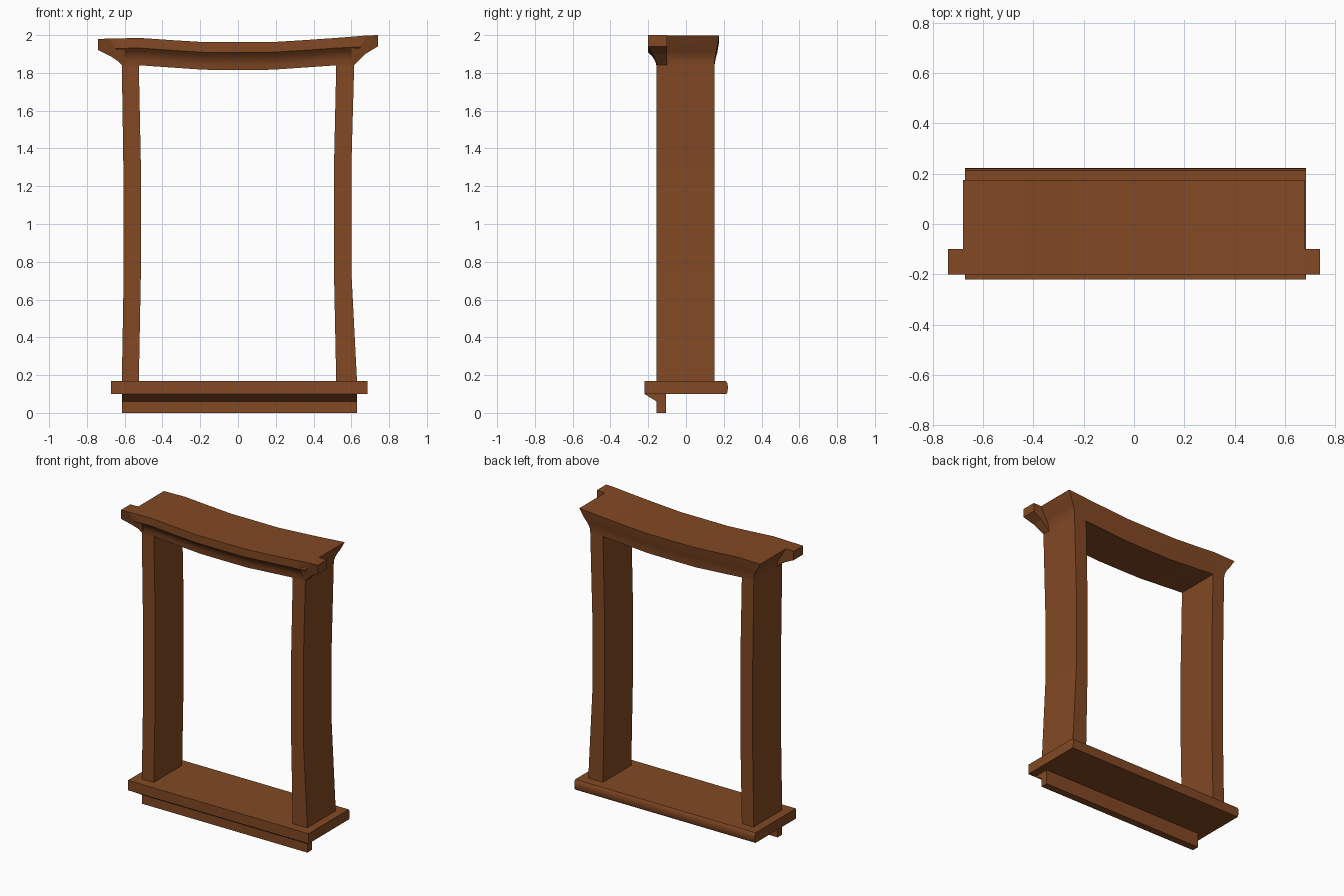
import bpy, bmesh, math

if "Cube" in bpy.data.objects:
    bpy.data.objects.remove(bpy.data.objects["Cube"])

wood = bpy.data.materials.new("brown wood")
wood.diffuse_color = (0.225, 0.066, 0.0175, 1)
wood.use_nodes = True
wood.node_tree.nodes["Principled BSDF"].inputs["Base Color"].default_value = wood.diffuse_color


def finish(name, bm, smooth=False):
    bmesh.ops.recalc_face_normals(bm, faces=bm.faces)
    me = bpy.data.meshes.new(name)
    bm.to_mesh(me)
    bm.free()
    me.materials.append(wood)
    ob = bpy.data.objects.new(name, me)
    bpy.context.collection.objects.link(ob)
    if smooth:
        bpy.ops.object.select_all(action='DESELECT')
        ob.select_set(True)
        bpy.context.view_layer.objects.active = ob
        bpy.ops.object.shade_smooth_by_angle(angle=math.radians(35))
    return ob


def prism(name, a, b, smooth=False):
    """Solid between two matching outlines."""
    bm = bmesh.new()
    va = [bm.verts.new(p) for p in a]
    vb = [bm.verts.new(p) for p in b]
    n = len(a)
    for i in range(n):
        j = (i + 1) % n
        bm.faces.new((va[i], va[j], vb[j], vb[i]))
    bm.faces.new(va)
    bm.faces.new(vb)
    return finish(name, bm, smooth)


def interp(pts, x):
    if x <= pts[0][0]:
        return pts[0][1]
    for (x0, v0), (x1, v1) in zip(pts, pts[1:]):
        if x <= x1:
            return v0 + (v1 - v0) * (x - x0) / (x1 - x0)
    return pts[-1][1]


# Sill with softly rounded back edge
sill = [(-.22, .10), (.214, .10), (.22, .112), (.222, .135), (.22, .155), (.212, .168), (-.22, .168)]
prism("sill", [(-.673, y, z) for y, z in sill], [(.685, y, z) for y, z in sill], True)

# Apron below the sill
apron = [(-.155, 0), (-.105, 0), (-.105, .10), (-.22, .10), (-.155, .06)]
prism("apron", [(-.615, y, z) for y, z in apron], [(.63, y, z) for y, z in apron])

# Slightly bowed posts
left = [(-.615, .168), (-.605, .75), (-.607, 1.3), (-.615, 1.84),
        (-.525, 1.84), (-.514, 1.3), (-.514, .75), (-.525, .168)]
right = [(.63, .168), (.60, .75), (.60, 1.3), (.615, 1.84),
         (.52, 1.84), (.508, 1.3), (.508, .75), (.52, .168)]
for name, prof in (("left_post", left), ("right_post", right)):
    prism(name, [(x, -.155, z) for x, z in prof], [(x, .15, z) for x, z in prof])

# Sagging header: rings that flare outward on the front, back and ends
TOP = [(-.74, 1.98), (-.52, 1.985), (-.2, 1.963), (.2, 1.963), (.52, 1.985), (.68, 1.998), (.74, 2.0)]
BOT = [(-.52, 1.84), (-.17, 1.816), (.17, 1.816), (.52, 1.84)]
# height fraction, half width, front y, back y
LEVELS = [(0, .615, -.155, .15), (.2, .617, -.158, .152), (.36, .625, -.166, .156),
          (.5, .636, -.18, .161), (.63, .65, -.2, .166), (1, .68, -.2, .175)]
STEPS = [-.52, -.35, -.18, 0, .18, .35, .52]
bm = bmesh.new()
rings = []
for t, w, yf, yb in LEVELS:
    xs = [-w] + STEPS + [w]
    pts = [(x, yf) for x in xs] + [(x, yb) for x in reversed(xs)]
    rings.append([bm.verts.new((x, y, interp(BOT, x) * (1 - t) + interp(TOP, x) * t)) for x, y in pts])
n = len(rings[0])
for lo, hi in zip(rings, rings[1:]):
    for i in range(n):
        j = (i + 1) % n
        bm.faces.new((lo[i], lo[j], hi[j], hi[i]))
for r in (rings[0], rings[-1]):
    for i in range(n // 2 - 1):
        bm.faces.new((r[i], r[i + 1], r[n - 2 - i], r[n - 1 - i]))
finish("header", bm, True)

# Front horns at both ends of the header: x, z, front y
for name, s, e in (("left_horn", -1, 1.92), ("right_horn", 1, 1.94)):
    zt = interp(TOP, s * .74)
    prof = [(.60, 1.842, -.155), (.615, 1.842, -.155), (.635, 1.862, -.159),
            (.675, 1.842 + (e - 1.842) * .6, -.178), (.74, e, -.2),
            (.74, zt, -.2), (.68, interp(TOP, s * .68), -.2), (.60, interp(TOP, s * .6), -.2),
            (.60, 1.94, -.2), (.60, 1.9, -.172)]
    prism(name, [(s * x, y, z) for x, z, y in prof], [(s * x, -.1, z) for x, z, y in prof])
